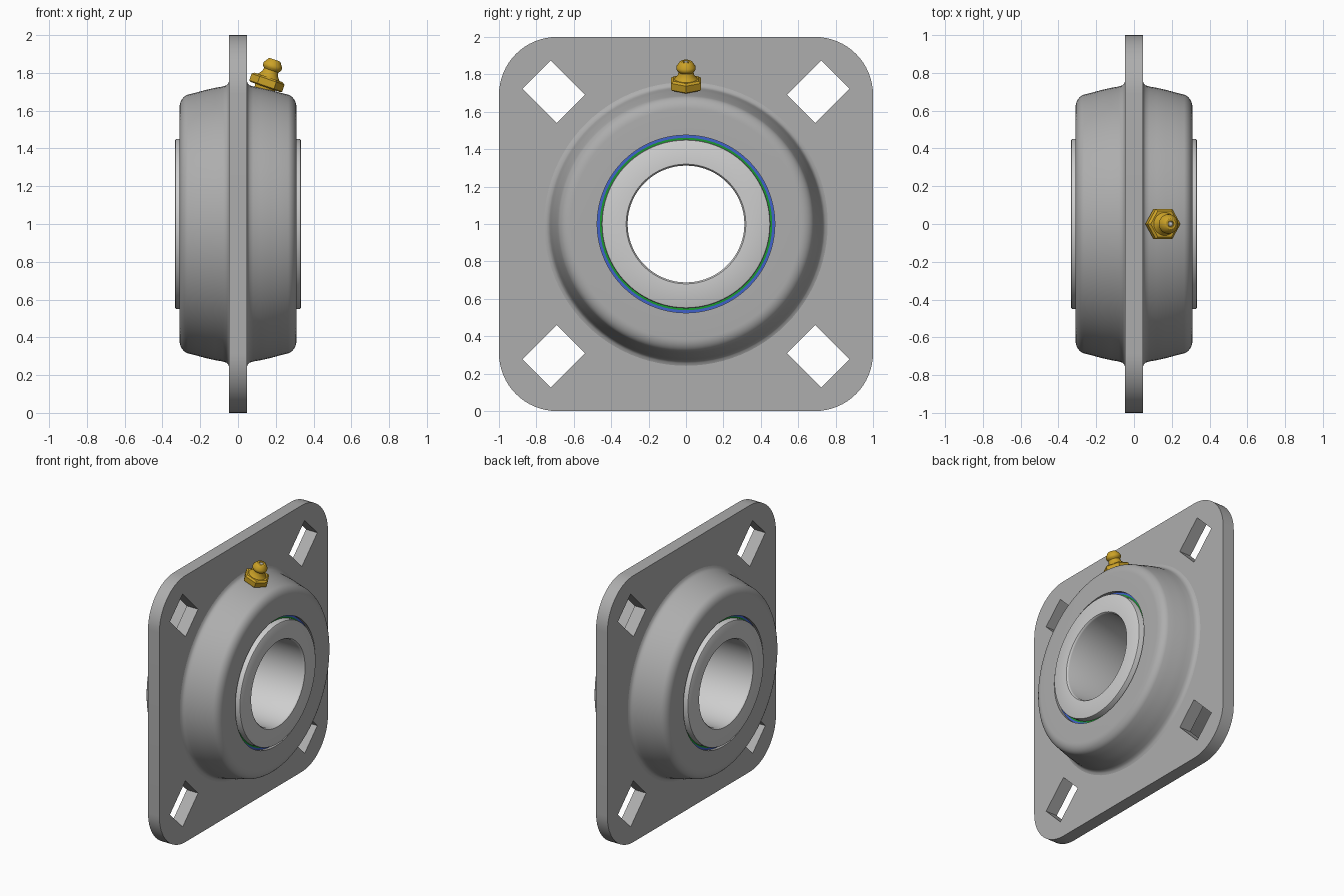
import bpy
import bmesh
from math import sin, cos, pi, radians
from mathutils import Matrix, Vector

cube = bpy.data.objects.get("Cube")
if cube:
    bpy.data.objects.remove(cube, do_unlink=True)


def material(name, r, g, b):
    m = bpy.data.materials.new(name)
    m.use_nodes = True
    m.diffuse_color = (r, g, b, 1)
    bsdf = next(n for n in m.node_tree.nodes if n.type == 'BSDF_PRINCIPLED')
    bsdf.inputs["Base Color"].default_value = (r, g, b, 1)
    return m


cast_grey = material("cast grey", 0.42, 0.42, 0.42)
steel = material("polished steel", 0.62, 0.62, 0.62)
brass = material("brass", 0.6, 0.36, 0.02)
blue = material("seal blue", 0.05, 0.12, 0.6)
green = material("seal green", 0.01, 0.32, 0.03)

CENTRE = Matrix.Translation((0, 0, 1))


def finish(name, bm, mat, matrix, angle=30):
    bmesh.ops.remove_doubles(bm, verts=bm.verts, dist=0.0001)
    bmesh.ops.recalc_face_normals(bm, faces=bm.faces)
    bm.transform(matrix)
    mesh = bpy.data.meshes.new(name)
    bm.to_mesh(mesh)
    bm.free()
    mesh.materials.append(mat)
    obj = bpy.data.objects.new(name, mesh)
    bpy.context.collection.objects.link(obj)
    bpy.ops.object.select_all(action='DESELECT')
    obj.select_set(True)
    bpy.context.view_layer.objects.active = obj
    bpy.ops.object.shade_smooth_by_angle(angle=radians(angle))
    return obj


def lathe(name, profile, mat, matrix=CENTRE, sides=96, closed=True):
    """Turn a profile of (x, radius) points about the x axis."""
    bm = bmesh.new()
    turns = [pi / 2 + 2 * pi * k / sides for k in range(sides)]
    rings = [[bm.verts.new((x, r * cos(a), r * sin(a))) for a in turns]
             for x, r in profile]
    pairs = list(zip(rings, rings[1:]))
    if closed:
        pairs.append((rings[-1], rings[0]))
    else:
        bm.faces.new(rings[0])
        bm.faces.new(rings[-1])
    for p, q in pairs:
        for k in range(sides):
            n = (k + 1) % sides
            bm.faces.new((p[k], p[n], q[n], q[k]))
    return finish(name, bm, mat, matrix)


def both_sides(half):
    return half + [(-x, r) for x, r in reversed(half)]


def arc(cx, cy, rx, ry, start, end, steps):
    angles = [radians(start + (end - start) * i / steps) for i in range(steps + 1)]
    return [(cx + rx * cos(a), cy + ry * sin(a)) for a in angles]


# Square flange with rounded corners, four bolt slots and a central opening
HALF_THICK = 0.047
corner = 0.31
inset = 1 - corner
outline = []
for sx, sy, start in ((1, 1, 0), (-1, 1, 90), (-1, -1, 180), (1, -1, 270)):
    outline += arc(sx * inset, sy * inset, corner, corner, start, start + 90, 16)
loops = [outline, arc(0, 0, 0.6, 0.6, 0, 356.25, 95)]
for k in range(4):
    radial = Vector((cos(pi / 4 + k * pi / 2), sin(pi / 4 + k * pi / 2)))
    across = Vector((-radial.y, radial.x))
    mid = radial * 1.0
    loops.append([mid + radial * 0.13 * u + across * 0.106 * v
                  for u, v in ((1, 1), (-1, 1), (-1, -1), (1, -1))])

curve = bpy.data.curves.new("flange outline", 'CURVE')
curve.dimensions = '2D'
curve.fill_mode = 'BOTH'
curve.extrude = HALF_THICK
for loop in loops:
    spline = curve.splines.new('POLY')
    spline.points.add(len(loop) - 1)
    for point, (u, v) in zip(spline.points, loop):
        point.co = (u, v, 0, 1)
    spline.use_cyclic_u = True
helper = bpy.data.objects.new("flange outline", curve)
bpy.context.collection.objects.link(helper)
bpy.context.view_layer.update()
flat = bpy.data.meshes.new_from_object(
    helper.evaluated_get(bpy.context.evaluated_depsgraph_get()))
bm = bmesh.new()
bm.from_mesh(flat)
bpy.data.objects.remove(helper, do_unlink=True)
bpy.data.meshes.remove(flat)
upright = Matrix(((0, 0, 1, 0), (1, 0, 0, 0), (0, 1, 0, 0), (0, 0, 0, 1)))
finish("flange", bm, cast_grey, CENTRE @ upright)

# Domed housing, the same on both faces of the flange
dome = [(0.31, 0.475)] + arc(0.25, 0.615, 0.06, 0.072, 0, 75, 8)
dome += [(0.22, 0.696), (0.17, 0.71), (0.12, 0.721), (0.08, 0.728)]
dome += [(0.062, 0.734), (0.052, 0.744), (0.047, 0.758), (0.03, 0.758)]
lathe("housing", both_sides(dome), cast_grey)

# Inner bearing ring with eased edges
ring = [(0.318, 0.312), (0.326, 0.314), (0.333, 0.32),
        (0.333, 0.442), (0.33, 0.448), (0.323, 0.451)]
lathe("inner_ring", both_sides(ring), steel)

# Recessed seals in the gap between ring and housing
for name, inner, outer, mat in (("outer_seal", 0.461, 0.476, blue),
                                ("inner_seal", 0.45, 0.461, green)):
    lathe(name, both_sides([(0.285, inner), (0.285, outer)]), mat)

# Tilted grease nipple: hexagonal nut, necked body and check ball
tilt = Matrix.Translation((0.145, 0, 1.725)) @ Matrix.Rotation(radians(-71), 4, 'Y')
nut = [(0, 0.084), (0.006, 0.092), (0.044, 0.092), (0.054, 0.078)]
lathe("nipple_nut", nut, brass, tilt, sides=6, closed=False)
body = [(-0.05, 0.05), (0.05, 0.064), (0.06, 0.056), (0.075, 0.044),
        (0.094, 0.04), (0.104, 0.049), (0.112, 0.052), (0.124, 0.051),
        (0.15, 0.033), (0.153, 0.028), (0.153, 0.017), (0.148, 0.014)]
lathe("nipple_body", body, brass, tilt, sides=32, closed=False)
ball = [(0.148, 0.013), (0.151, 0.011), (0.153, 0.005)]
lathe("nipple_ball", ball, steel, tilt, sides=16, closed=False)
